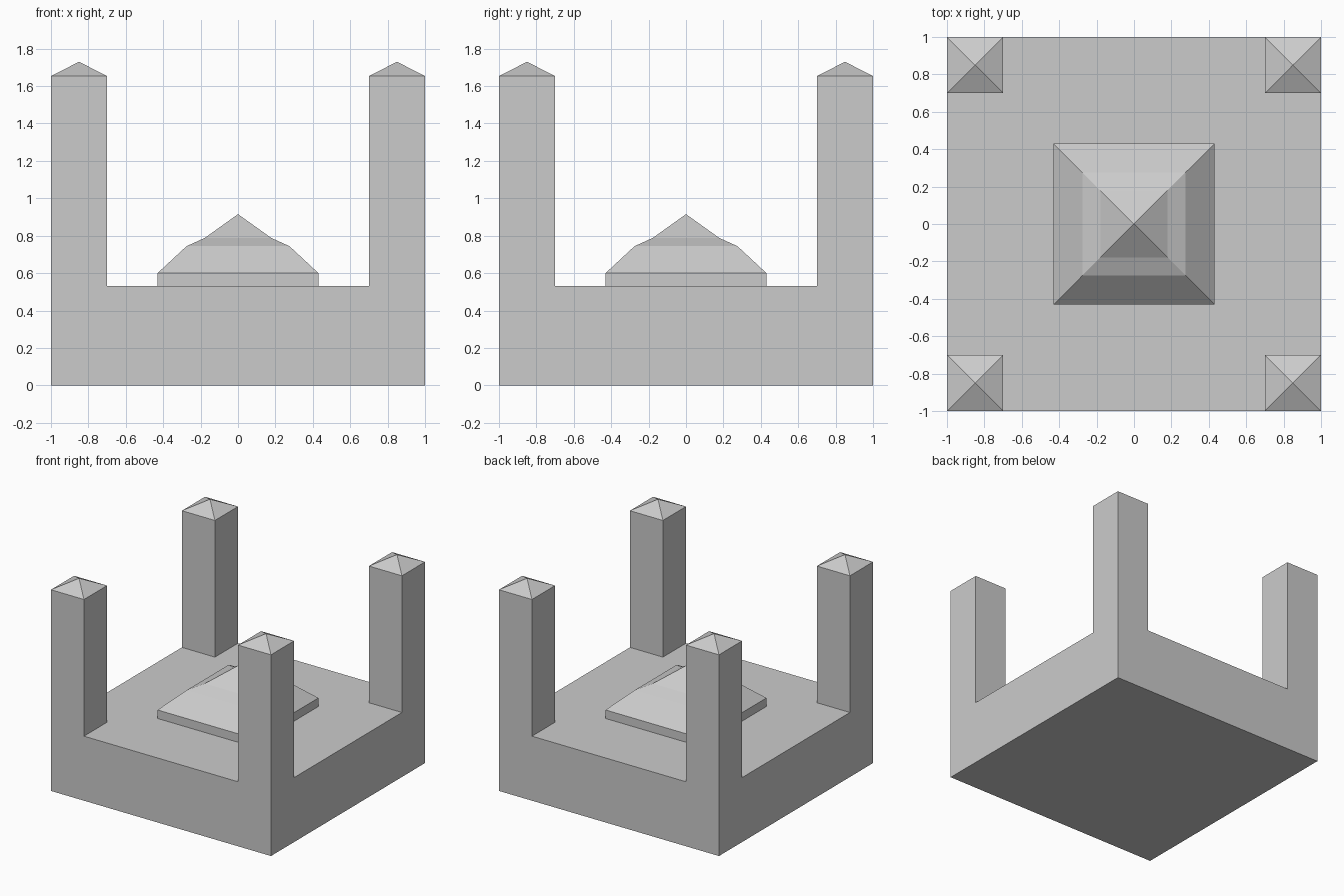
import bpy, bmesh

if "Cube" in bpy.data.objects:
    bpy.data.objects.remove(bpy.data.objects["Cube"])

def finish(bm, name):
    bmesh.ops.recalc_face_normals(bm, faces=bm.faces)
    mesh = bpy.data.meshes.new(name)
    bm.to_mesh(mesh)
    bm.free()
    obj = bpy.data.objects.new(name, mesh)
    bpy.context.collection.objects.link(obj)

DECK, PILLAR_TOP, PILLAR_TIP, INNER = 0.53, 1.653, 1.73, 0.70

# Base block: a 3 x 3 deck with its rim extruded down to the ground
bm = bmesh.new()
bmesh.ops.create_grid(bm, x_segments=3, y_segments=3, size=1)
for v in bm.verts:
    v.co.z = DECK
    for i in (0, 1):
        if abs(v.co[i]) < 0.9:
            v.co[i] = INNER if v.co[i] > 0 else -INNER
corners = [f for f in bm.faces
           if min(abs(c) for c in f.calc_center_median().xy) > 0.5]
rim = [e for e in bm.edges if e.is_boundary]
ret = bmesh.ops.extrude_edge_only(bm, edges=rim)["geom"]
for v in ret:
    if isinstance(v, bmesh.types.BMVert):
        v.co.z = 0
bottom = [e for e in bm.edges if all(v.co.z == 0 for v in e.verts)]
bmesh.ops.contextual_create(bm, geom=bottom)

# Corner pillars: raise the corner faces, then poke them into pointed caps
tops = bmesh.ops.extrude_discrete_faces(bm, faces=corners)["faces"]
for f in tops:
    for v in f.verts:
        v.co.z = PILLAR_TOP
for v in bmesh.ops.poke(bm, faces=tops)["verts"]:
    v.co.z = PILLAR_TIP
bmesh.ops.remove_doubles(bm, verts=bm.verts, dist=1e-4)
finish(bm, "base_with_corner_pillars")

# Central stepped pyramid: square rings (half width, height) up to a point
rings = [(0.43, DECK), (0.43, 0.60), (0.275, 0.744), (0.178, 0.788)]
bm = bmesh.new()
loops = [[bm.verts.new((sx * r, sy * r, z))
          for sx, sy in ((-1, -1), (1, -1), (1, 1), (-1, 1))] for r, z in rings]
tip = bm.verts.new((0, 0, 0.915))
for i in range(4):
    j = (i + 1) % 4
    for low, high in zip(loops, loops[1:]):
        bm.faces.new((low[i], low[j], high[j], high[i]))
    bm.faces.new((loops[-1][i], loops[-1][j], tip))
finish(bm, "central_pyramid_roof")
